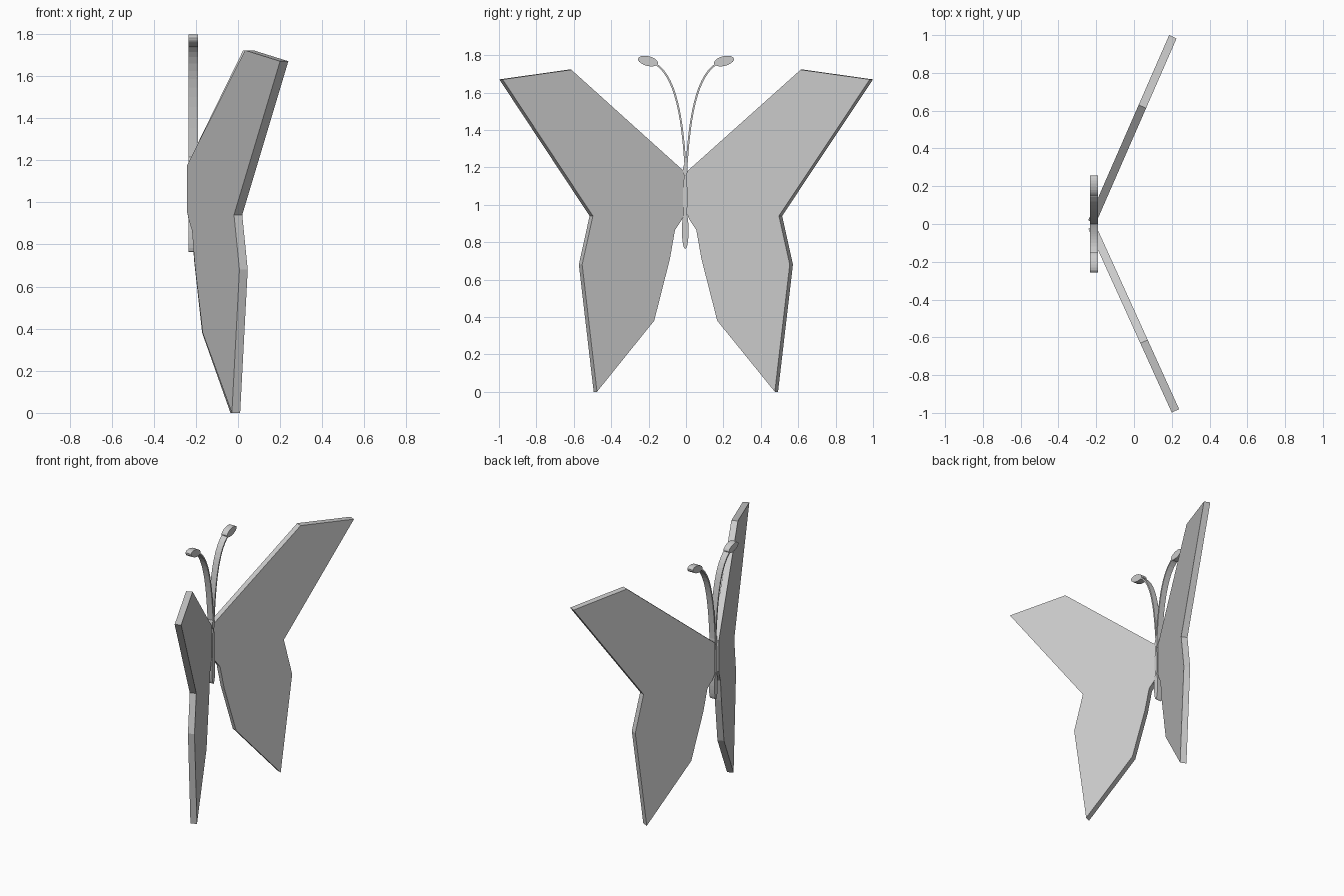
import bpy, math
from mathutils import Vector

if "Cube" in bpy.data.objects:
    bpy.data.objects.remove(bpy.data.objects["Cube"])


def plate(name, outline, depth, loc, angle=0.0, side=1):
    """Extrude a (y, z) outline along x; side=-1 mirrors it across y=0."""
    n = len(outline)
    c, s = math.cos(angle), math.sin(angle)
    verts = []
    for d in (0, -depth):
        for u, z in outline:
            x = d * c + u * s
            y = -d * s + u * c
            verts.append((loc[0] + x, side * (loc[1] + y), z))
    faces = [tuple(range(n)), tuple(reversed(range(n, 2 * n)))]
    faces += [(i, i + n, (i + 1) % n + n, (i + 1) % n) for i in range(n)]
    if side < 0:
        faces = [tuple(reversed(f)) for f in faces]
    mesh = bpy.data.meshes.new(name)
    mesh.from_pydata(verts, [], faces)
    obj = bpy.data.objects.new(name, mesh)
    bpy.context.collection.objects.link(obj)
    return obj


def ellipse(cy, cz, a, b, tilt=0.0, n=20):
    """Ellipse outline with half-axes a, b; counter-clockwise."""
    pts = []
    for i in range(n):
        t = 2 * math.pi * i / n
        p, q = a * math.cos(t), b * math.sin(t)
        pts.append((cy + p * math.cos(tilt) - q * math.sin(tilt),
                    cz + p * math.sin(tilt) + q * math.cos(tilt)))
    return pts


def ribbon(p0, p1, p2, p3, w, n=14):
    """Outline of a constant-width strip along a cubic Bezier."""
    P = [Vector(p) for p in (p0, p1, p2, p3)]
    left, right = [], []
    for i in range(n + 1):
        t = i / n
        k = 1 - t
        p = k**3 * P[0] + 3 * k*k*t * P[1] + 3 * k*t*t * P[2] + t**3 * P[3]
        d = 3 * (k*k * (P[1] - P[0]) + 2*k*t * (P[2] - P[1]) + t*t * (P[3] - P[2]))
        d.normalize()
        m = Vector((d.y, -d.x)) * w
        left.append(tuple(p - m))
        right.append(tuple(p + m))
    return right + left[::-1]


# Wings: flat plates swept back from the body
wing = [(0, 1.175), (0, 0.96), (0.018, 0.92), (0.058, 0.865), (0.088, 0.71),
        (0.18, 0.38), (0.516, 0.0), (0.603, 0.68), (0.54, 0.94),
        (1.07, 1.67), (0.667, 1.722)]
plate("wing_right", wing, 0.043, (-0.203, 0.002), math.radians(23.6), 1)
plate("wing_left", wing, 0.043, (-0.203, 0.006), math.radians(24.4), -1)

# Body: slim extruded segments
X, D = -0.19, 0.044
plate("abdomen", ellipse(0, 0.863, 0.018, 0.1), D, (X, -0.004))
plate("thorax", ellipse(0, 1.04, 0.012, 0.13), D, (X, -0.004))
plate("head", ellipse(0, 1.185, 0.012, 0.033), D, (X, -0.004))

# Antennae with oval clubs
for side, tag in ((1, "right"), (-1, "left")):
    stem = ribbon((0.002, 1.19), (0.018, 1.45), (0.05, 1.69), (0.17, 1.757), 0.005)
    plate("antenna_" + tag, stem, D, (X, 0), side=side)
    plate("antenna_club_" + tag, ellipse(0.203, 1.768, 0.055, 0.026, math.radians(14)),
          D, (X, 0), side=side)
